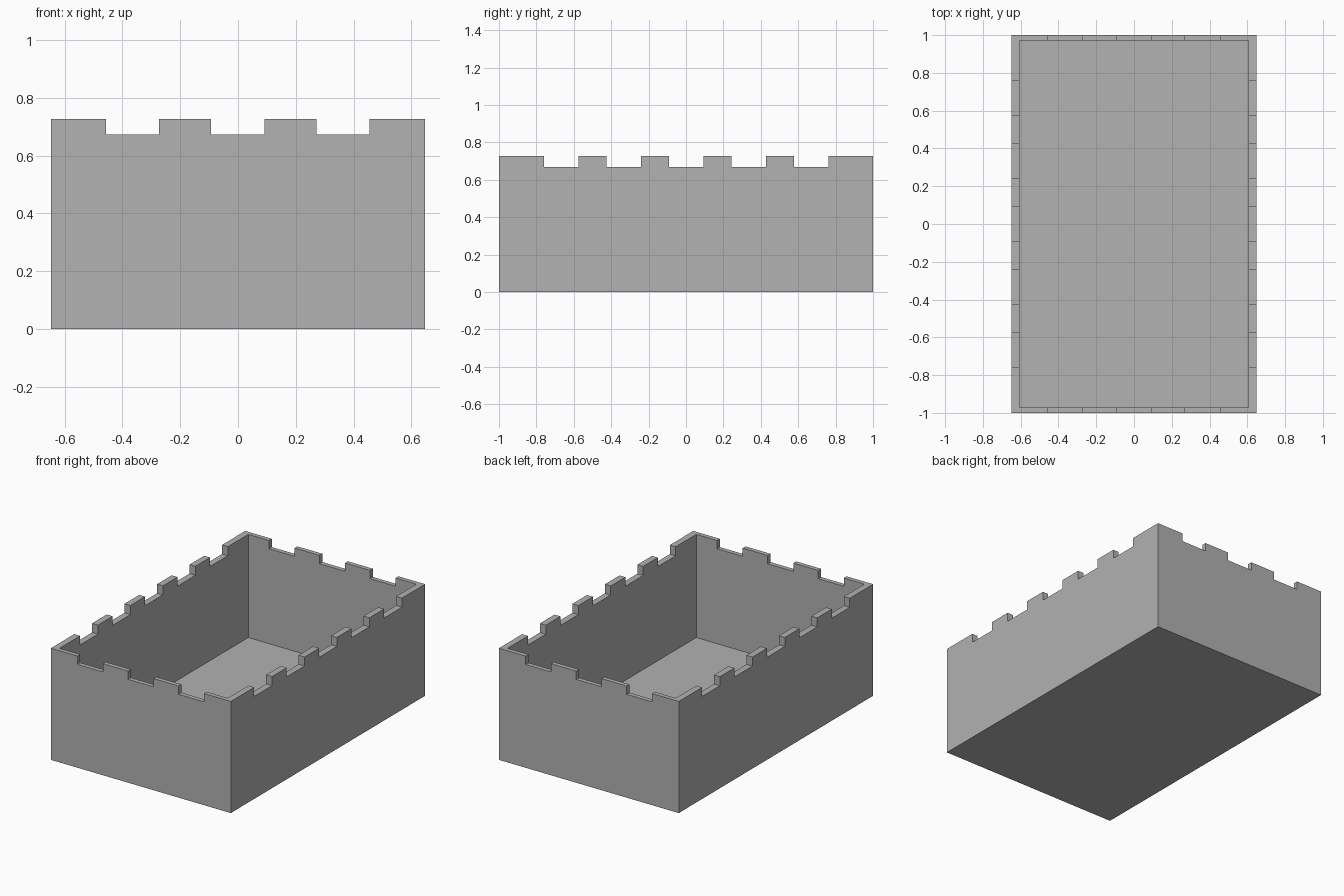
import bpy
import bmesh
from mathutils import Matrix, Vector

cube = bpy.data.objects.get("Cube")
if cube:
    bpy.data.objects.remove(cube, do_unlink=True)

HALF_X, HALF_Y, HEIGHT = 0.648, 1.0, 0.727
INNER_X, INNER_Y, FLOOR = 0.606, 0.971, 0.055
NOTCH_HALF = 0.092
ABOVE = 1.0

grey = bpy.data.materials.new("plain_grey")
grey.use_nodes = True
colour = (0.445, 0.445, 0.445, 1)
grey.diffuse_color = colour
grey.node_tree.nodes["Principled BSDF"].inputs["Base Color"].default_value = colour


def make_boxes(name, boxes):
    """One object made of boxes, each given as (low corner, high corner)."""
    bm = bmesh.new()
    for low, high in boxes:
        low, high = Vector(low), Vector(high)
        place = Matrix.Translation((low + high) / 2) @ Matrix.Diagonal((*(high - low), 1))
        bmesh.ops.create_cube(bm, size=1, matrix=place)
    mesh = bpy.data.meshes.new(name)
    bm.to_mesh(mesh)
    bm.free()
    mesh.materials.append(grey)
    obj = bpy.data.objects.new(name, mesh)
    bpy.context.collection.objects.link(obj)
    return obj


def cut(target, cutter):
    """Subtract the cutter from the target, then discard it."""
    cutter.hide_render = True
    mod = target.modifiers.new(cutter.name, "BOOLEAN")
    mod.operation = "DIFFERENCE"
    mod.solver = "EXACT"
    mod.object = cutter
    bpy.context.view_layer.objects.active = target
    bpy.ops.object.modifier_apply(modifier=mod.name)
    bpy.data.objects.remove(cutter, do_unlink=True)


# Solid block, hollowed out from the top
box = make_boxes("open_box", [((-HALF_X, -HALF_Y, 0), (HALF_X, HALF_Y, HEIGHT))])
cut(box, make_boxes("cavity", [((-INNER_X, -INNER_Y, FLOOR), (INNER_X, INNER_Y, ABOVE))]))

# Three notches in the front and back rims
cut(box, make_boxes("end_notches", [
    ((x - NOTCH_HALF, -1.2, 0.673), (x + NOTCH_HALF, 1.2, ABOVE))
    for x in (-0.365, -0.001, 0.363)]))

# Five notches in the left and right rims
cut(box, make_boxes("side_notches", [
    ((-ABOVE, y - NOTCH_HALF, 0.668), (ABOVE, y + NOTCH_HALF, ABOVE))
    for y in (0.334 * i + 0.001 for i in range(-2, 3))]))
